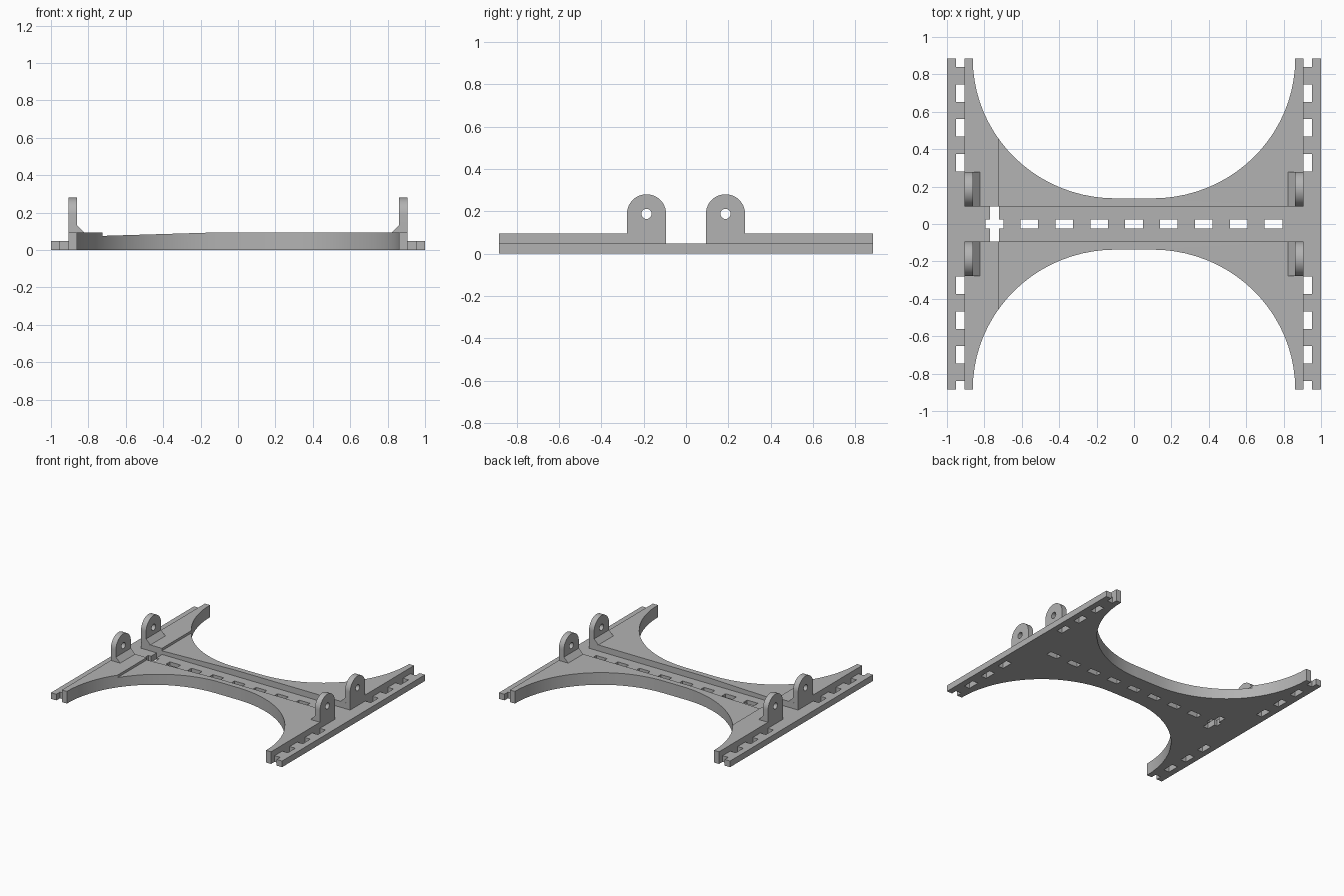
import bpy, bmesh, math
from mathutils import Vector

if "Cube" in bpy.data.objects:
    bpy.data.objects.remove(bpy.data.objects["Cube"])

grey = bpy.data.materials.new("plain grey")
grey.diffuse_color = (0.45, 0.45, 0.45, 1)
grey.use_nodes = True
grey.node_tree.nodes["Principled BSDF"].inputs["Base Color"].default_value = grey.diffuse_color

TOP, LOW = 0.095, 0.048          # deck height, rail and channel floor height
END, EDGE = 0.884, 0.905         # half depth, inner border of the slotted rails
CH = 0.0935                      # half width of the channel
PITCH, SLOT = 0.1865, 0.0235     # slot spacing, half width of a slot


def add_object(name, bm):
    bmesh.ops.recalc_face_normals(bm, faces=bm.faces)
    mesh = bpy.data.meshes.new(name)
    bm.to_mesh(mesh)
    bm.free()
    mesh.materials.append(grey)
    obj = bpy.data.objects.new(name, mesh)
    bpy.context.collection.objects.link(obj)
    return obj


def prism(name, points, axis, lo, hi):
    """Extrude a 2D profile along an axis from lo to hi."""
    place = {"x": lambda a, b: (lo, a, b),
             "y": lambda a, b: (a, lo, b),
             "z": lambda a, b: (a, b, lo)}[axis]
    bm = bmesh.new()
    face = bm.faces.new([bm.verts.new(place(*p)) for p in points])
    moved = bmesh.ops.extrude_face_region(bm, geom=[face])["geom"]
    step = Vector([hi - lo if a == axis else 0 for a in "xyz"])
    bmesh.ops.translate(bm, vec=step, verts=[v for v in moved if isinstance(v, bmesh.types.BMVert)])
    return add_object(name, bm)


def boxes(name, ranges):
    """One mesh holding several boxes given as x, y, z limits."""
    bm = bmesh.new()
    for lim in ranges:
        vs = bmesh.ops.create_cube(bm, size=1)["verts"]
        for v in vs:
            v.co = [lim[i][0] if v.co[i] < 0 else lim[i][1] for i in range(3)]
    return add_object(name, bm)


def cut(obj, cutter):
    mod = obj.modifiers.new("cut", "BOOLEAN")
    mod.operation = "DIFFERENCE"
    mod.solver = "EXACT"
    mod.object = cutter
    bpy.context.view_layer.objects.active = obj
    bpy.ops.object.modifier_apply(modifier=mod.name)
    bpy.data.objects.remove(cutter)


def smooth(obj):
    bpy.ops.object.select_all(action="DESELECT")
    obj.select_set(True)
    bpy.context.view_layer.objects.active = obj
    bpy.ops.object.shade_smooth_by_angle(angle=math.radians(30))


# Waisted deck outline: two rounded bays cut into a rectangle
N = 20
quarter = [(0.1 + 0.762 * math.cos(t), END - 0.747 * math.sin(t))
           for t in (math.pi / 2 * i / N for i in range(N + 1))]
back = [(1, END)] + quarter + [(-x, y) for x, y in reversed(quarter)] + [(-1, END)]
outline = back + [(x, -y) for x, y in reversed(back)]
deck = prism("deck", outline, "z", 0, TOP)

# Ramp that dips toward the step near the left end
cut(deck, prism("ramp_cutter", [(-0.724, 0.076), (-0.1, TOP), (-0.1, 0.3), (-0.724, 0.3)],
                "y", -1.2, 1.2))

# Low rails at both ends and the long centre channel
cut(deck, boxes("rail_cutter", [(sorted((s * EDGE, s * 1.2)), (-1.2, 1.2), (LOW, 0.3))
                                for s in (-1, 1)]))
cut(deck, boxes("channel_cutter", [((-1.2, 1.2), (-CH, CH), (LOW, 0.3))]))

# Through slots: a row along the channel and rows in both rails
through = (-0.1, 0.3)
slots = [((k * PITCH - 2 * SLOT, k * PITCH + 2 * SLOT), (-SLOT, SLOT), through)
         for k in range(-4, 5)]
for sx in (-1, 1):
    for sy in (-1, 1):
        for k in range(4):
            y = 0.28 + k * PITCH
            slots.append((sorted((sx * EDGE, sx * 0.953)),
                          sorted((sy * y, sy * (y + 4 * SLOT))), through))
cut(deck, boxes("slot_cutter", slots))
# Cross arm over the leftmost channel slot
cut(deck, boxes("cross_cutter", [((-4 * PITCH - SLOT, -4 * PITCH + SLOT), (-CH, CH), through)]))
smooth(deck)

# Four upright lugs with a pin hole and a sloped foot
R, CY, CZ = 0.0925, 0.1865, 0.1875
for sx, xname in ((-1, "left"), (1, "right")):
    for sy, yname in ((-1, "front"), (1, "back")):
        c = sy * CY
        arch = [(c + R, TOP)] + [(c + R * math.cos(math.pi * i / 24), CZ + R * math.sin(math.pi * i / 24))
                                 for i in range(25)] + [(c - R, TOP)]
        lug = prism(f"{xname}_{yname}_lug", arch, "x", sx * 0.861, sx * EDGE)
        hole = [(c + 0.024 * math.cos(math.tau * i / 24), CZ + 0.024 * math.sin(math.tau * i / 24))
                for i in range(24)]
        cut(lug, prism("pin_cutter", hole, "x", sx * 0.8, sx * 1.0))
        smooth(lug)
        prism(f"{xname}_{yname}_lug_foot",
              [(sx * 0.861, TOP), (sx * 0.824, TOP), (sx * 0.861, 0.132)], "y", c - R, c + R)
